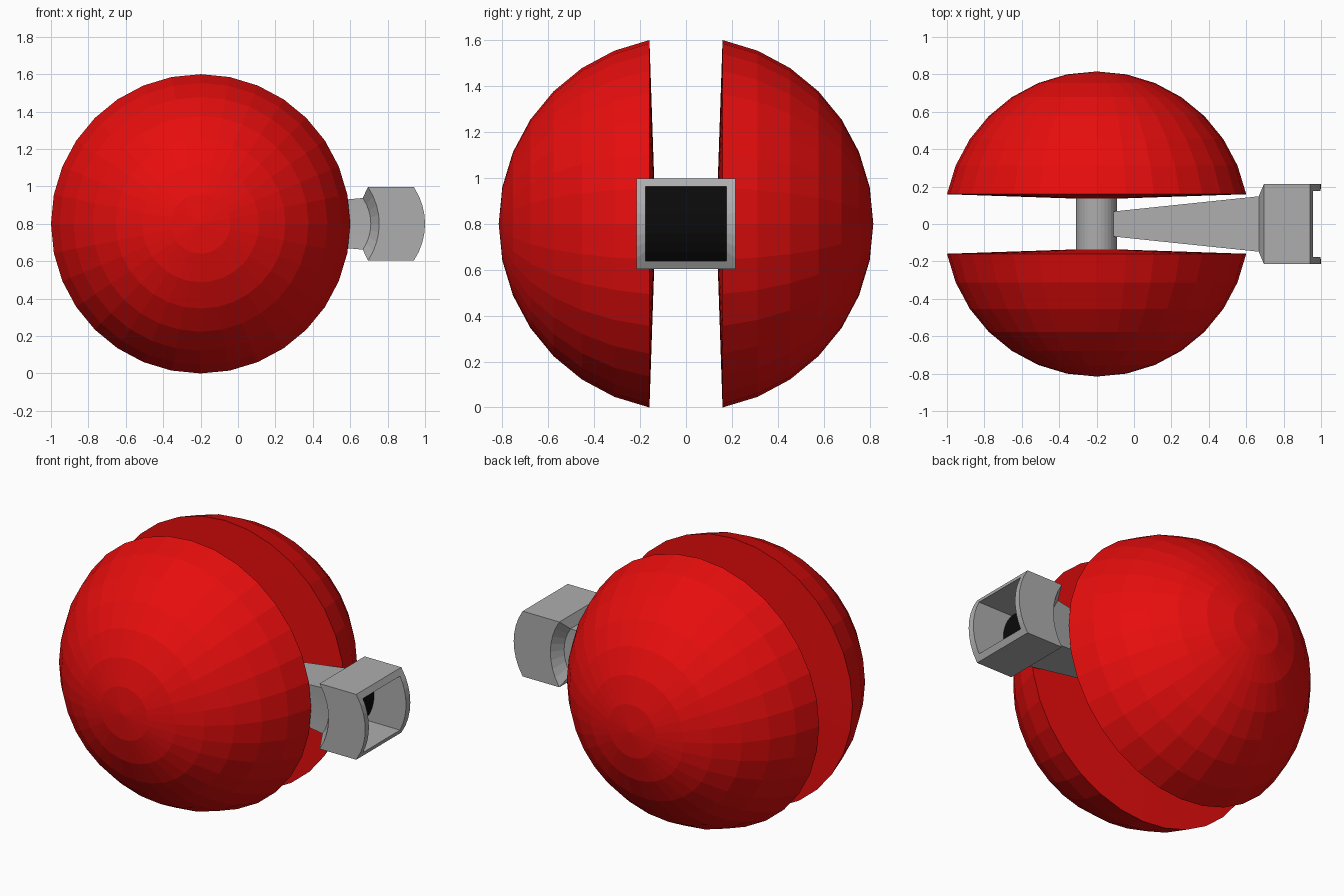
import bpy, bmesh, math

if "Cube" in bpy.data.objects:
    bpy.data.objects.remove(bpy.data.objects["Cube"])

CX, CZ = -0.2, 0.8          # axis of the round body
SEG = 32


def material(name, col):
    m = bpy.data.materials.new(name)
    m.diffuse_color = (*col, 1)
    m.use_nodes = True
    m.node_tree.nodes["Principled BSDF"].inputs["Base Color"].default_value = m.diffuse_color
    return m


RED = material("red", (0.8, 0.004, 0.004))
GREY = material("grey", (0.42, 0.42, 0.42))
BLACK = material("black", (0.003, 0.003, 0.003))


def finish(name, bm, mats):
    bmesh.ops.recalc_face_normals(bm, faces=bm.faces)
    me = bpy.data.meshes.new(name)
    bm.to_mesh(me)
    bm.free()
    for m in mats:
        me.materials.append(m)
    ob = bpy.data.objects.new(name, me)
    bpy.context.collection.objects.link(ob)
    return ob


def lathe(name, profile, mat):
    """Revolve (radius, y) points about the y-directed axis."""
    bm = bmesh.new()
    rings = []
    for r, y in profile:
        if r == 0:
            rings.append([bm.verts.new((CX, y, CZ))] * SEG)
        else:
            rings.append([bm.verts.new((CX + r * math.cos(2 * math.pi * i / SEG), y,
                                        CZ + r * math.sin(2 * math.pi * i / SEG)))
                          for i in range(SEG)])
    for a, b in zip(rings, rings[1:]):
        for i in range(SEG):
            j = (i + 1) % SEG
            bm.faces.new(dict.fromkeys((a[i], a[j], b[j], b[i])))
    return finish(name, bm, [mat])


# two half domes with slightly coned inner faces
STEP = math.pi / 16
R = 0.8 / math.cos(STEP)
for side, name in ((-1, "front_dome"), (1, "back_dome")):
    prof = [(0, side * 0.132)]
    prof += [(R * math.cos(k * STEP), side * R * math.sin(k * STEP)) for k in range(1, 8)]
    prof += [(0, side * R)]
    lathe(name, prof, RED)

# axle between the domes
lathe("axle", [(0, -0.15), (0.11, -0.15), (0.11, 0.15), (0, 0.15)], GREY)

# arm and hollow head: rings of (centre x, bulge, half width, half height)
N = 8
RINGS = [(-0.11, 0, 0.067, 0.067),
         (0.71, 0.043, 0.148, 0.138),
         (0.755, 0.06, 0.215, 0.197),
         (1.0, 0.06, 0.215, 0.197),
         (0.998, 0.04, 0.177, 0.163),
         (0.785, 0.06, 0.177, 0.163)]


def ring(bm, xc, bulge, hy, hz):
    pts = []
    for k in range(N + 1):
        dz = hz * (2 * k / N - 1)
        drop = 0
        if bulge:
            rad = (hz * hz + bulge * bulge) / (2 * bulge)
            drop = rad - math.sqrt(rad * rad - dz * dz)
        pts.append((xc - drop, dz))
    left = [bm.verts.new((x, -hy, CZ + z)) for x, z in pts]
    right = [bm.verts.new((x, hy, CZ + z)) for x, z in pts]
    return left + right[::-1]


bm = bmesh.new()
loops = [ring(bm, *r) for r in RINGS]
M = 2 * (N + 1)
for a, b in zip(loops, loops[1:]):
    for i in range(M):
        j = (i + 1) % M
        bm.faces.new((a[i], a[j], b[j], b[i]))
for lp, mi in ((loops[0], 0), (loops[-1], 1)):      # end caps, black inside the head
    for k in range(N):
        f = bm.faces.new((lp[k], lp[k + 1], lp[M - 2 - k], lp[M - 1 - k]))
        f.material_index = mi
finish("arm_and_socket", bm, [GREY, BLACK])
